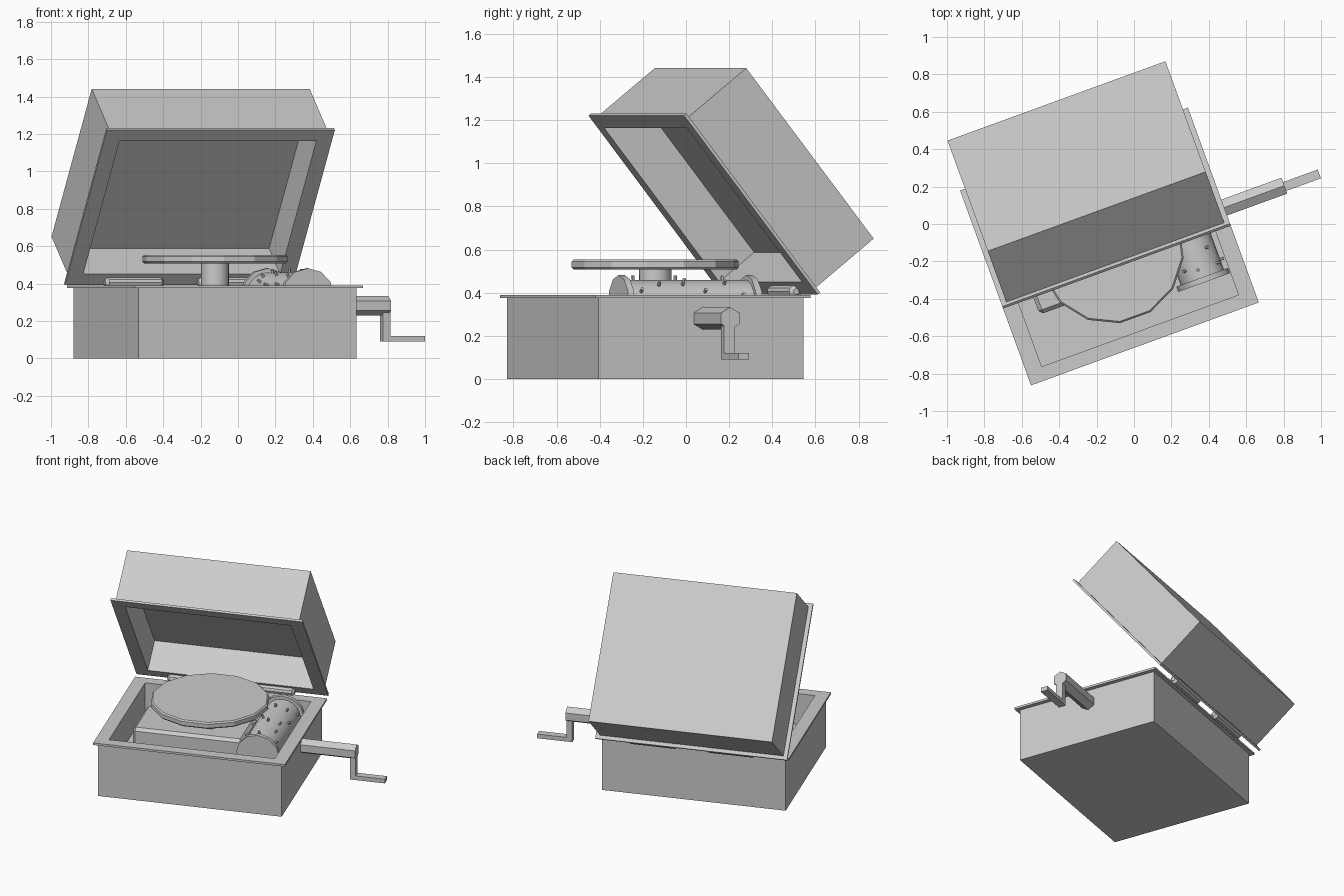
import bpy, bmesh, math, random
from mathutils import Matrix, Vector

if "Cube" in bpy.data.objects:
    bpy.data.objects.remove(bpy.data.objects["Cube"])

random.seed(4)
T, Rot = Matrix.Translation, Matrix.Rotation
# whole box is turned 20 degrees about z
WORLD = T((-0.123, -0.143, 0)) @ Rot(math.radians(20), 4, 'Z')
ALONG_X = Rot(math.radians(90), 4, 'Y')
ALONG_Y = Rot(math.radians(-90), 4, 'X')


def finish(name, bm, local=Matrix(), bevel=0, smooth=False):
    bmesh.ops.recalc_face_normals(bm, faces=bm.faces)
    me = bpy.data.meshes.new(name)
    bm.to_mesh(me)
    bm.free()
    ob = bpy.data.objects.new(name, me)
    bpy.context.collection.objects.link(ob)
    ob.matrix_world = WORLD @ local
    if bevel:
        m = ob.modifiers.new("bevel", 'BEVEL')
        m.width, m.segments = bevel, 1
        m.limit_method, m.angle_limit = 'ANGLE', math.radians(50)
    if smooth:
        bpy.ops.object.select_all(action='DESELECT')
        ob.select_set(True)
        bpy.context.view_layer.objects.active = ob
        bpy.ops.object.shade_smooth_by_angle(angle=math.radians(35))
    return ob


def box(name, lo, hi, bevel=0):
    lo, hi = Vector(lo), Vector(hi)
    bm = bmesh.new()
    bmesh.ops.create_cube(bm, size=1)
    bmesh.ops.transform(bm, matrix=T((lo + hi) / 2) @ Matrix.Diagonal((*(hi - lo), 1)), verts=bm.verts)
    return finish(name, bm, bevel=bevel)


def cylinder(name, center, r, depth, sides, turn=Matrix(), bevel=0, smooth=False):
    bm = bmesh.new()
    bmesh.ops.create_cone(bm, cap_ends=True, segments=sides, radius1=r, radius2=r, depth=depth)
    return finish(name, bm, T(center) @ turn, bevel, smooth)


def tray(name, h, local=Matrix()):
    """Open box with a thin projecting rim and a shallow cavity."""
    rings = [(0.62, 0.505, 0), (0.62, 0.505, h - 0.015), (0.648, 0.53, h - 0.015),
             (0.648, 0.53, h), (0.56, 0.455, h), (0.56, 0.455, h - 0.22)]
    bm = bmesh.new()
    loops = [[bm.verts.new((sx * a, sy * b, z)) for sx, sy in ((-1, -1), (1, -1), (1, 1), (-1, 1))]
             for a, b, z in rings]
    for p, q in zip(loops, loops[1:]):
        for i in range(4):
            j = (i + 1) % 4
            bm.faces.new((p[i], p[j], q[j], q[i]))
    bm.faces.new(loops[0])
    bm.faces.new(loops[-1])
    return finish(name, bm, local)


# case and opened lid
tray("base_case", 0.39)
tray("lid", 0.385, T((0, 0.538, 1.046)) @ Rot(math.radians(128.5), 4, 'X'))

# hinge knuckles
for side, u in (("left", -0.265), ("right", 0.265)):
    cylinder("hinge_" + side, (u, 0.54, 0.405), 0.03, 0.33, 10, ALONG_X, bevel=0.015, smooth=True)

# mechanism block, spindle and turntable
box("mechanism_block", (-0.475, -0.19, 0.17), (0.27, 0.19, 0.365), bevel=0.02)
cylinder("spindle", (0, 0, 0.44), 0.075, 0.16, 14, smooth=True)
cylinder("turntable", (0, 0, 0.531), 0.39, 0.046, 14, Rot(math.radians(90), 4, 'Z'), bevel=0.009)

# pinned drum with end plates
DC, DZ = 0.41, 0.335
cylinder("drum", (DC, 0, DZ), 0.123, 0.64, 20, ALONG_Y, smooth=True)
for end, v in (("front", -0.315), ("back", 0.315)):
    cylinder("drum_plate_" + end, (DC, v, DZ), 0.147, 0.03, 12, ALONG_Y, smooth=True)
bm = bmesh.new()
for k in range(12):
    for n in range(3):
        a = math.radians(k * 30 + random.uniform(-8, 8))
        v = -0.2 + 0.2 * n + random.uniform(-0.07, 0.07)
        m = T((DC, v, DZ)) @ Rot(a, 4, 'Y') @ T((0, 0, 0.128))
        bmesh.ops.create_cone(bm, cap_ends=True, segments=6, radius1=0.008, radius2=0.008, depth=0.032, matrix=m)
finish("drum_pins", bm)

# winding crank
cylinder("crank_axle", (0.8, 0.01, 0.281), 0.052, 0.38, 6, ALONG_X @ Rot(math.radians(90), 4, 'Z'))
box("crank_arm", (0.95, -0.02, 0.09), (0.99, 0.03, 0.285))
box("crank_handle", (0.95, -0.02, 0.09), (1.187, 0.03, 0.12))
